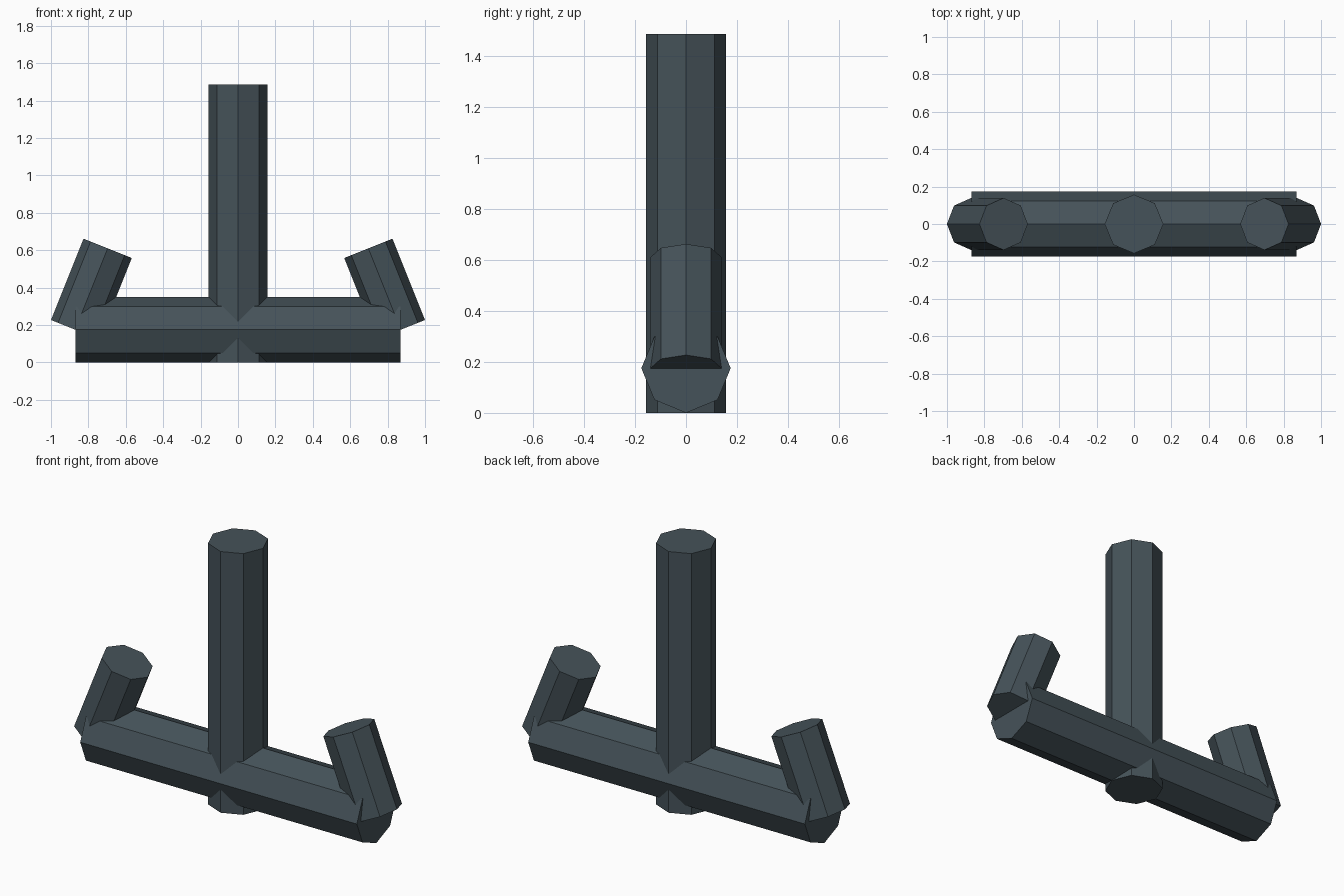
import bpy
from mathutils import Vector

if "Cube" in bpy.data.objects:
    bpy.data.objects.remove(bpy.data.objects["Cube"])

mat = bpy.data.materials.new("dark_slate")
mat.diffuse_color = (0.06, 0.085, 0.1, 1)
mat.use_nodes = True
mat.node_tree.nodes["Principled BSDF"].inputs["Base Color"].default_value = mat.diffuse_color


def octagon_rod(name, start, end, radius):
    """Eight-sided rod between two points in the XZ plane, corners on the axes."""
    a, b = Vector(start), Vector(end)
    d = b - a
    bpy.ops.mesh.primitive_cylinder_add(vertices=8, radius=radius, depth=d.length,
                                        location=(a + b) / 2)
    ob = bpy.context.object
    ob.rotation_euler = (0, Vector((0, 0, 1)).angle(d) * (1 if d.x >= 0 else -1), 0)
    ob.name = name
    ob.data.materials.append(mat)
    return ob


# Upright post and horizontal crossbar
octagon_rod("post", (0, 0, 0), (0, 0, 1.485), 0.157)
octagon_rod("crossbar", (-0.87, 0, 0.175), (0.87, 0, 0.175), 0.175)

# Inward-leaning prongs at both ends of the crossbar
for side, label in ((-1, "left"), (1, "right")):
    octagon_rod(label + "_prong", (side * 0.871, 0, 0.175), (side * 0.697, 0, 0.61), 0.139)
